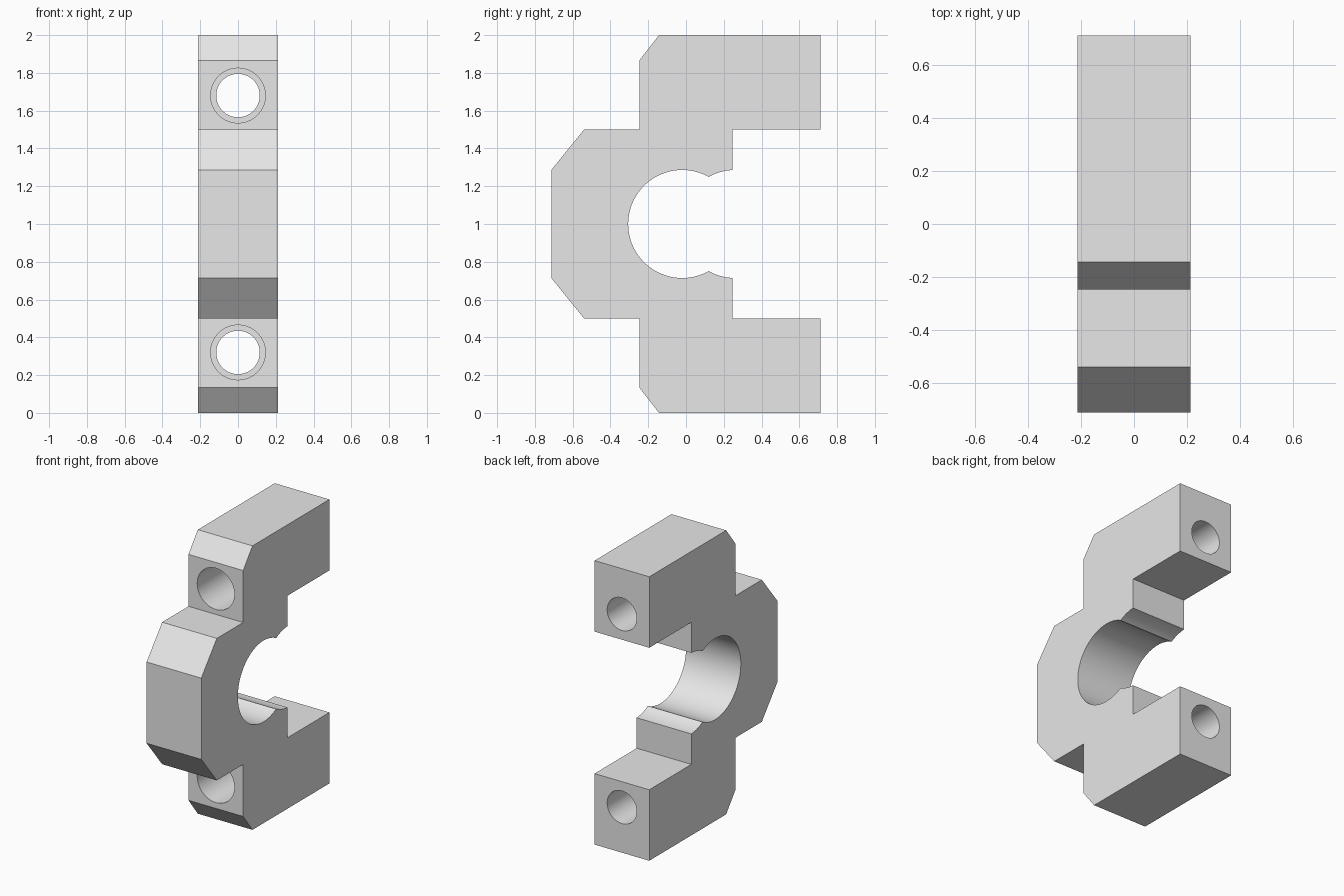
import bpy
import bmesh
import math
from mathutils import Matrix

cube = bpy.data.objects.get("Cube")
if cube:
    bpy.data.objects.remove(cube, do_unlink=True)

HALF_WIDTH = 0.213
MID_Z = 1.0
BORE_R = 0.286

grey = bpy.data.materials.new("plain grey")
grey.use_nodes = True
grey.diffuse_color = (0.8, 0.8, 0.8, 1)
grey.node_tree.nodes["Principled BSDF"].inputs["Base Color"].default_value = (0.8, 0.8, 0.8, 1)


def make_object(name, bm):
    mesh = bpy.data.meshes.new(name)
    bmesh.ops.recalc_face_normals(bm, faces=bm.faces)
    bm.to_mesh(mesh)
    bm.free()
    mesh.materials.append(grey)
    obj = bpy.data.objects.new(name, mesh)
    bpy.context.scene.collection.objects.link(obj)
    return obj


def arc(cy, start, end, steps):
    """Points (y, height above the middle) along a bore arc."""
    angles = [start + (end - start) * i / steps for i in range(steps + 1)]
    return [(cy + BORE_R * math.cos(a), BORE_R * math.sin(a)) for a in angles]


# Upper half of the side profile, from the front face round to the bore
bore_y, relief_y, shoulder_y = -0.02, 0.26, 0.245
cusp = math.acos((relief_y - bore_y) / 2 / BORE_R)
lip = math.acos((shoulder_y - relief_y) / BORE_R)
half = [(-0.713, 0.286), (-0.54, 0.5), (-0.247, 0.5), (-0.247, 0.866),
        (-0.143, 1.0), (0.713, 1.0), (0.713, 0.5), (shoulder_y, 0.5)]
half += arc(relief_y, lip, math.pi - cusp, 8)
half += arc(bore_y, cusp, math.pi, 40)[1:]
profile = half + [(y, -h) for y, h in reversed(half[:-1])]

# Clamp body: profile extruded across the width
bm = bmesh.new()
face = bm.faces.new([bm.verts.new((-HALF_WIDTH, y, MID_Z + h)) for y, h in profile])
side = bmesh.ops.extrude_face_region(bm, geom=[face])
bmesh.ops.translate(bm, vec=(2 * HALF_WIDTH, 0, 0),
                    verts=[g for g in side["geom"] if isinstance(g, bmesh.types.BMVert)])
body = make_object("clamp_body", bm)


# Stepped bolt holes running front to back
def drill(name, radius, y0, y1, z):
    bm = bmesh.new()
    place = Matrix.Translation((0, (y0 + y1) / 2, z)) @ Matrix.Rotation(math.pi / 2, 4, "X")
    bmesh.ops.create_cone(bm, cap_ends=True, segments=64, radius1=radius, radius2=radius,
                          depth=y1 - y0, matrix=place)
    cutter = make_object(name, bm)
    cutter.hide_render = True
    mod = body.modifiers.new(name, "BOOLEAN")
    mod.operation = "DIFFERENCE"
    mod.solver = "EXACT"
    mod.object = cutter
    return cutter


cutters = []
for label, z in (("upper", MID_Z + 0.68), ("lower", MID_Z - 0.68)):
    cutters.append(drill(label + "_bolt_hole", 0.115, -1, 1, z))
    cutters.append(drill(label + "_head_recess", 0.145, -1, 0.24, z))

# Bake the holes in, then drop the cutters
bpy.ops.object.select_all(action="DESELECT")
bpy.context.view_layer.objects.active = body
body.select_set(True)
for mod in list(body.modifiers):
    bpy.ops.object.modifier_apply(modifier=mod.name)
for cutter in cutters:
    bpy.data.objects.remove(cutter, do_unlink=True)
bpy.ops.object.shade_smooth_by_angle(angle=math.radians(25))
